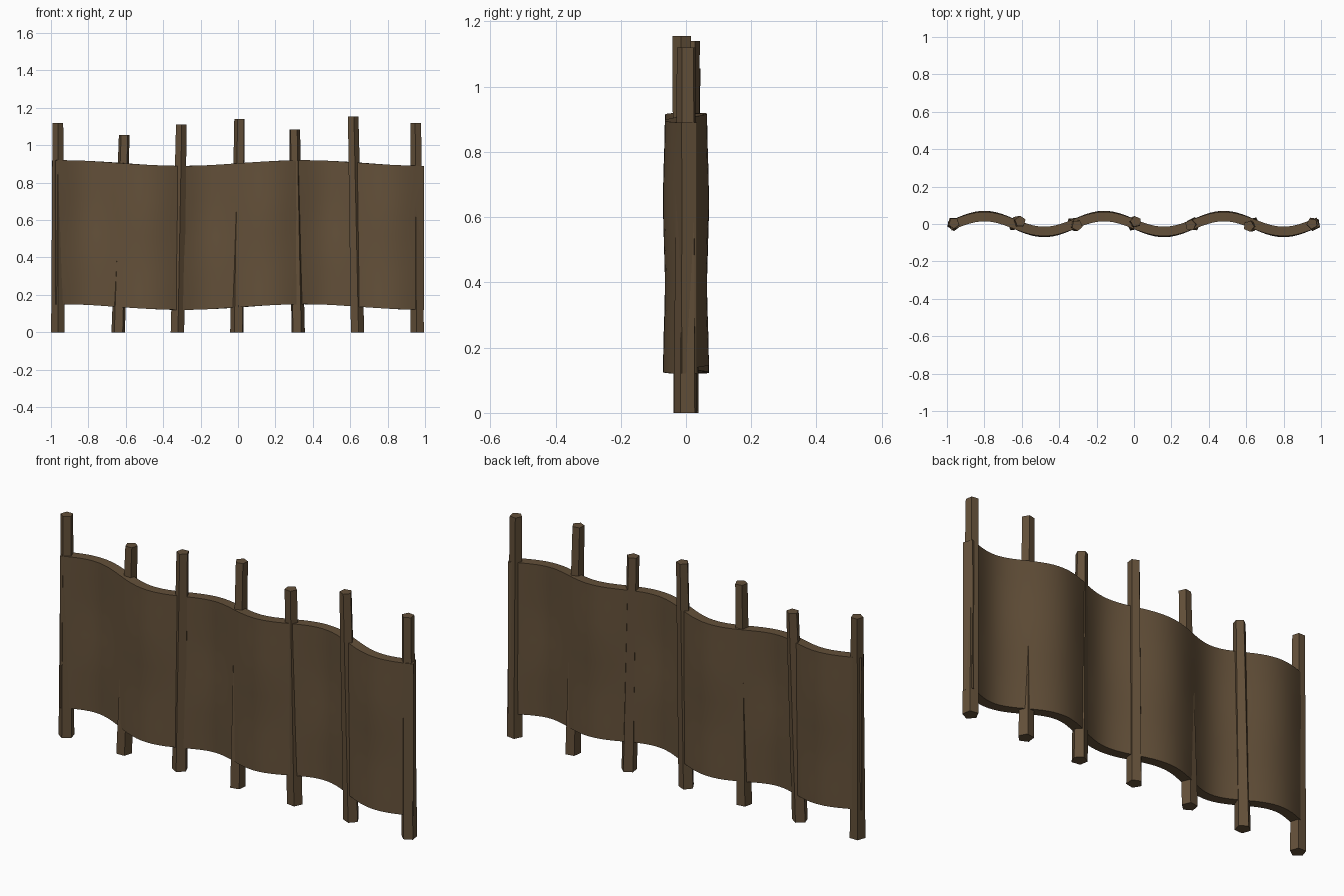
import bpy, bmesh, math

if "Cube" in bpy.data.objects:
    bpy.data.objects.remove(bpy.data.objects["Cube"])

def material(name, rgb):
    m = bpy.data.materials.new(name)
    m.diffuse_color = (*rgb, 1)
    m.use_nodes = True
    m.node_tree.nodes["Principled BSDF"].inputs["Base Color"].default_value = m.diffuse_color
    return m

wood = material("brown_wood", (0.125, 0.08, 0.041))

def finish(bm, name, smooth=False):
    bmesh.ops.recalc_face_normals(bm, faces=bm.faces)
    me = bpy.data.meshes.new(name)
    bm.to_mesh(me)
    bm.free()
    me.materials.append(wood)
    ob = bpy.data.objects.new(name, me)
    bpy.context.collection.objects.link(ob)
    if smooth:
        bpy.context.view_layer.objects.active = ob
        ob.select_set(True)
        bpy.ops.object.shade_smooth_by_angle(angle=math.radians(35))
        ob.select_set(False)
    return ob

# Leaning five-sided posts: bottom x, top x, top y, height, turn
POSTS = [(-0.963, -0.963, 0.004, 1.12, 54), (-0.640, -0.608, 0.014, 1.055, 20),
         (-0.325, -0.304, -0.008, 1.11, 60), (-0.004, 0.010, 0.013, 1.14, 30),
         (0.320, 0.302, -0.006, 1.085, 10), (0.637, 0.614, -0.012, 1.155, 65),
         (0.960, 0.952, 0.002, 1.12, 45)]

def post(i, x0, x1, y1, h, turn):
    bm = bmesh.new()
    rings = []
    for x, y, z, r in ((x0, 0, 0, 0.038), (x1, y1, h, 0.030)):
        angles = [math.radians(turn + 72 * k) for k in range(5)]
        rings.append([bm.verts.new((x + r * math.cos(a), y + r * math.sin(a), z)) for a in angles])
    for k in range(5):
        n = (k + 1) % 5
        bm.faces.new((rings[0][k], rings[0][n], rings[1][n], rings[1][k]))
    for ring in rings:
        bm.faces.new(ring)
    finish(bm, f"post_{i + 1}")

for i, p in enumerate(POSTS):
    post(i, *p)

# Wavy woven panel: thick sheet swept along a sine path
COLS, ROWS, HALF = 72, 8, 0.025
K = 2 * math.pi / 0.64

def panel_point(x, t, side):
    z = 0.135 + 0.77 * t
    amp = 0.0425 + 0.003 * math.cos(2 * math.pi * (z - 0.65) / 0.52)
    phase = K * (x + 0.96)
    slope = amp * K * math.cos(phase)
    n = math.hypot(1, slope)
    z += 0.015 * math.cos(2 * math.pi * (x + 0.95) / 1.3)
    return (x - side * HALF * slope / n, amp * math.sin(phase) + side * HALF / n, z)

bm = bmesh.new()
sections = []
for c in range(COLS + 1):
    x = -0.985 + 1.97 * c / COLS
    loop = [bm.verts.new(panel_point(x, r / ROWS, -1)) for r in range(ROWS + 1)]
    loop += [bm.verts.new(panel_point(x, r / ROWS, 1)) for r in range(ROWS, -1, -1)]
    sections.append(loop)
for a, b in zip(sections, sections[1:]):
    for k in range(len(a)):
        n = (k + 1) % len(a)
        bm.faces.new((a[k], a[n], b[n], b[k]))
bm.faces.new(sections[0])
bm.faces.new(sections[-1])
finish(bm, "woven_panel", smooth=True)
